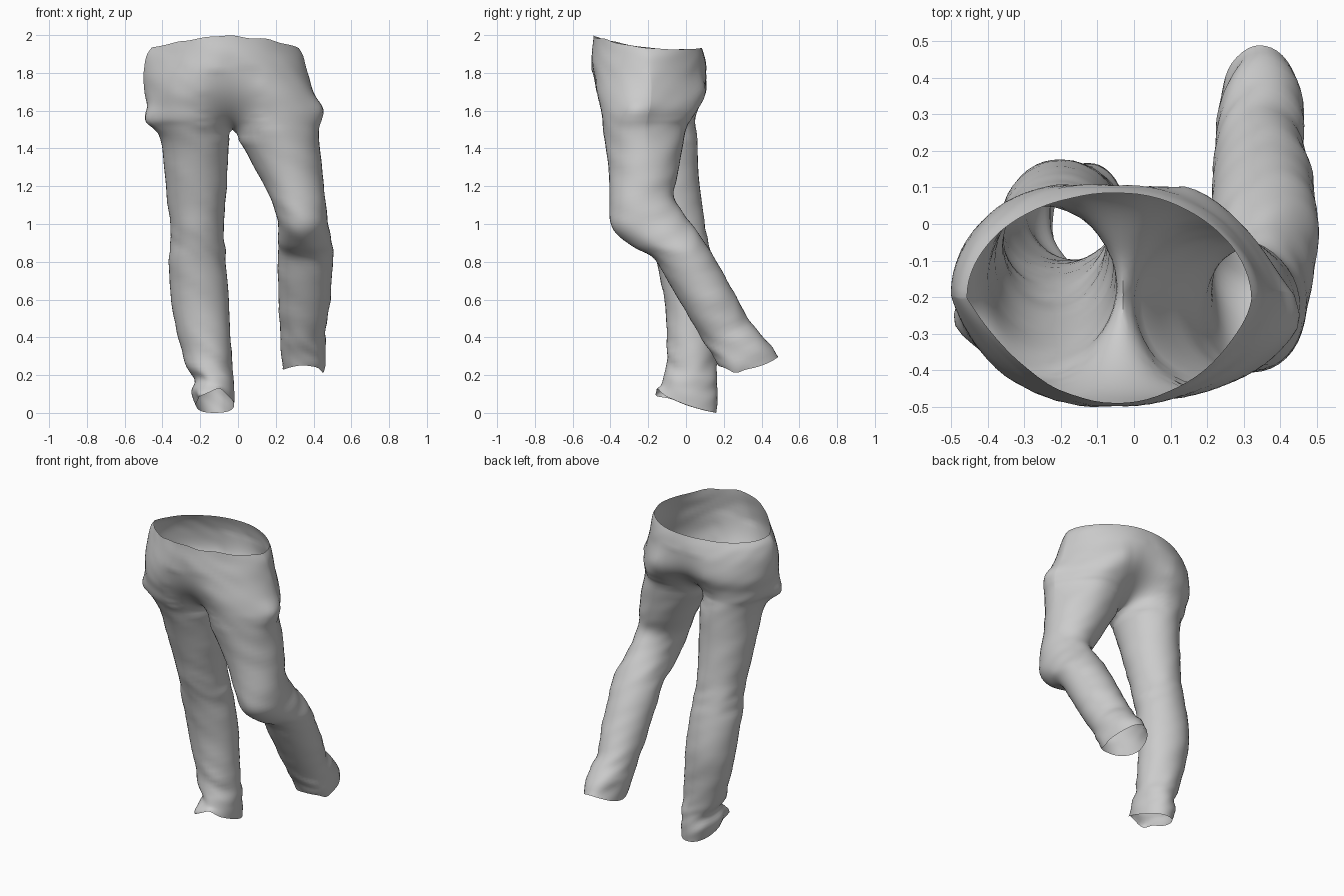
import bpy, bmesh, math
from mathutils import Vector, noise

if "Cube" in bpy.data.objects:
    bpy.data.objects.remove(bpy.data.objects["Cube"])

SEG = 40      # points round each half / leg
SUB = 5       # rings between two control rings
CROTCH = 6    # control ring at which the two halves become separate legs

# Each ring: inner x, outer x, front y, front z, back y, back z, sag of the sides
BENT = [
    (-.42, .32, -.49, 2.00, .085, 1.935, -.03),
    (-.42, .345, -.498, 1.90, .10, 1.88, 0),
    (-.35, .37, -.495, 1.80, .11, 1.80, 0),
    (-.22, .40, -.478, 1.70, .107, 1.70, 0),
    (-.11, .425, -.455, 1.62, .068, 1.62, 0),
    (-.05, .425, -.445, 1.56, .028, 1.56, 0),
    (-.035, .425, -.44, 1.51, .0, 1.51, 0),
    (.035, .435, -.422, 1.39, -.02, 1.40, 0),
    (.115, .45, -.405, 1.24, -.045, 1.26, 0),
    (.18, .465, -.405, 1.08, -.065, 1.16, 0),
    (.207, .475, -.385, .97, -.02, 1.07, 0),
    (.212, .495, -.28, .885, .06, .965, 0),
    (.212, .505, -.17, .82, .12, .875, 0),
    (.212, .497, -.09, .69, .19, .755, 0),
    (.214, .485, .01, .52, .265, .62, 0),
    (.222, .462, .09, .39, .34, .49, 0),
    (.225, .47, .14, .31, .42, .395, -.02),
    (.235, .455, .17, .255, .49, .30, -.04),
]
STRAIGHT = [
    (.35, -.457, -.49, 2.00, .085, 1.935, -.03),
    (.33, -.485, -.498, 1.90, .10, 1.88, 0),
    (.24, -.50, -.495, 1.80, .11, 1.80, 0),
    (.13, -.495, -.47, 1.70, .105, 1.70, 0),
    (.04, -.475, -.44, 1.62, .07, 1.62, 0),
    (-.015, -.46, -.42, 1.56, .055, 1.56, 0),
    (-.035, -.43, -.395, 1.51, .055, 1.51, 0),
    (-.05, -.40, -.345, 1.40, .06, 1.40, 0),
    (-.06, -.383, -.275, 1.20, .072, 1.20, 0),
    (-.075, -.36, -.215, 1.00, .10, 1.00, 0),
    (-.07, -.358, -.185, .90, .12, .90, 0),
    (-.065, -.366, -.155, .80, .145, .80, 0),
    (-.05, -.355, -.115, .60, .175, .60, 0),
    (-.04, -.315, -.10, .40, .168, .40, 0),
    (-.03, -.275, -.105, .25, .162, .25, 0),
    (-.025, -.235, -.115, .19, .163, .17, 0),
    (-.02, -.25, -.13, .14, .163, .08, 0),
    (-.02, -.225, -.15, .115, .16, .004, -.015),
]


def smooth_rings(rings):
    """Catmull-Rom interpolation of the ring parameters."""
    out = []
    for i in range(len(rings) - 1):
        p = [rings[min(max(i + k, 0), len(rings) - 1)] for k in (-1, 0, 1, 2)]
        for s in range(SUB):
            t = s / SUB
            out.append([.5 * (2 * b + (c - a) * t + (2 * a - 5 * b + 4 * c - d) * t * t
                              + (3 * b - a - 3 * c + d) * t ** 3) for a, b, c, d in zip(*p)])
    return out + [list(rings[-1])]


def ring_points(r, pinch, hip):
    """Ellipse arc from the front centre seam round the outside to the back seam.
    pinch flattens the front of the waist, hip flattens the outer back of the hip."""
    xi, xo, yf, zf, yb, zb, sag = r
    cx, a = (xi + xo) / 2, (xo - xi) / 2
    mid = (zf + zb) / 2
    seam = -.035 - .015 * min(max((mid - 1.55) / .3, 0), 1)
    phi = math.acos(max(-1, min(1, (seam - cx) / a))) if mid > 1.5101 else math.pi
    power = 1 + pinch * min(max((mid - 1.6) / .3, 0), 1)
    flat = hip * math.exp(-((mid - 1.65) / .2) ** 2)
    pts = []
    for k in range(SEG + 1):
        th = -phi + 2 * phi * k / SEG
        s, c = math.sin(th), math.cos(th)
        if s < 0:
            s = -abs(s) ** (power - .25 * flat * max(c, 0))
        elif s > 0:
            s = s ** (1 + flat * min(1, max(c * 2, 0)))
        u = (s + 1) / 2
        pts.append(Vector((cx + a * c, yf + (yb - yf) * u,
                           zf + (zb - zf) * u + sag * (1 - s * s))))
    return pts


def near(v, c, r):
    return math.exp(-((v - Vector(c)).length / r) ** 2)


def cloth(v):
    """Pocket bulges, knee and hem folds, uneven edges."""
    d = Vector((0, 0, 0))
    d.x -= .05 * near(v, (-.46, -.28, 1.55), .075)
    d.x += .03 * near(v, (.43, -.27, 1.60), .075)
    d.z -= .02 * near(v, (-.46, -.28, 1.52), .06)
    # pulled-up hem corner and hem creases
    d += Vector((-.02, -.035, -.01)) * near(v, (-.19, -.13, .11), .04)
    d.z += .02 * near(v, (-.1, -.14, .11), .04)
    d.z -= .025 * near(v, (.43, .27, .24), .035)
    d.z += .012 * noise.noise(v * 9) * near(v, (v.x, v.y, 2.0), .06)
    fold = .004
    fold += .014 * near(v, (-.14, .03, .2), .17) + .013 * near(v, (.34, .3, .38), .2)
    fold += .008 * near(v, (.34, -.1, 1.0), .2) + .008 * near(v, (-.2, -.05, .93), .2)
    q = Vector((v.x * 6, v.y * 6, v.z * 15 + v.x * 9))
    d.x += fold * noise.noise(q)
    d.y += fold * noise.noise(q + Vector((9, 4, 2)))
    return v + d


right = [ring_points(r, .4, 1.0) for r in smooth_rings(BENT)]
left = [ring_points(r, .85, 0) for r in smooth_rings(STRAIGHT)]

# Join both halves along the centre seam, down to the crotch
for i in range(CROTCH * SUB + 1):
    for end in (0, -1):
        target = (right[i][end] + left[i][end]) / 2
        if i == CROTCH * SUB:
            target = (right[i][0] + left[i][0]) / 2
        for half in (right, left):
            shift = target - half[i][end]
            for k in range(SEG // 3):
                j = k if end == 0 else SEG - k
                half[i][j] = half[i][j] + shift * (1 - k / (SEG // 3)) ** 2

# Trousers: one thin cloth surface
bm = bmesh.new()
for half in (right, left):
    grid = [[bm.verts.new(cloth(p)) for p in ring] for ring in half]
    for a, b in zip(grid, grid[1:]):
        for k in range(SEG):
            f = (a[k], a[k + 1], b[k + 1], b[k])
            bm.faces.new(f if half is left else f[::-1])
bmesh.ops.remove_doubles(bm, verts=bm.verts, dist=.0005)

# Relax the centre seam so the crotch is a soft saddle
for width, rounds in ((.15, 12), (.08, 14)):
    soft = [v for v in bm.verts if abs(v.co.x + .04) < width
            and 1.46 < v.co.z < 1.82 and not v.is_boundary]
    for _ in range(rounds):
        bmesh.ops.smooth_vert(bm, verts=soft, factor=.5,
                              use_axis_x=True, use_axis_y=True, use_axis_z=True)

bmesh.ops.recalc_face_normals(bm, faces=bm.faces)
low = min(v.co.z for v in bm.verts)
for v in bm.verts:
    v.co.z -= low
mesh = bpy.data.meshes.new("trousers")
bm.to_mesh(mesh)
bm.free()
trousers = bpy.data.objects.new("trousers", mesh)
bpy.context.collection.objects.link(trousers)
bpy.context.view_layer.objects.active = trousers
trousers.select_set(True)
bpy.ops.object.shade_smooth_by_angle(angle=math.radians(50))
